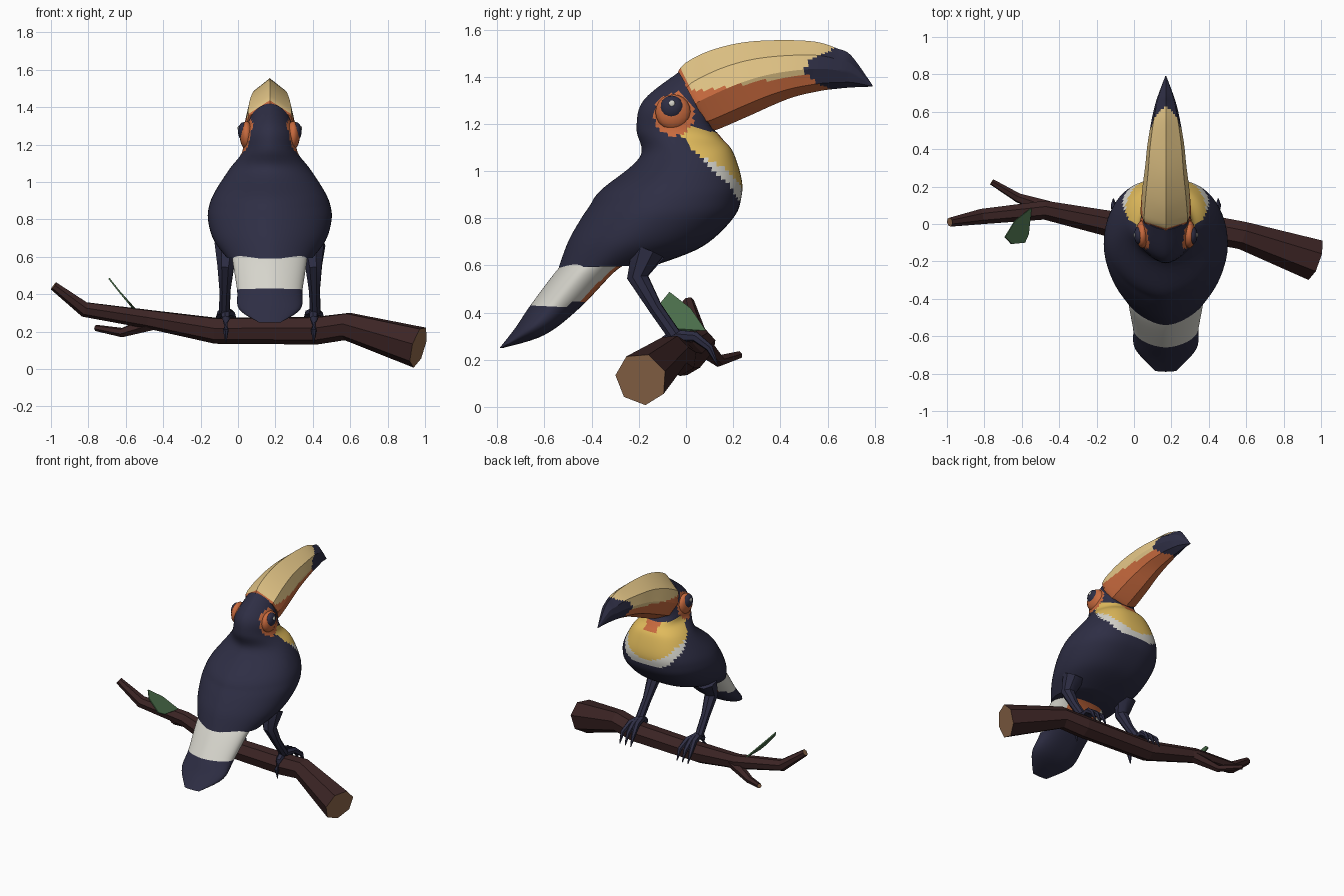
import bpy, bmesh, math
from mathutils import Vector

if "Cube" in bpy.data.objects:
    bpy.data.objects.remove(bpy.data.objects["Cube"])

CX = 0.17  # the bird's centre line


def mat(name, r, g, b):
    m = bpy.data.materials.new(name)
    m.diffuse_color = (r, g, b, 1)
    m.use_nodes = True
    m.node_tree.nodes["Principled BSDF"].inputs["Base Color"].default_value = m.diffuse_color
    return m


NAVY = mat("navy feathers", .027, .027, .058)
CREAM = mat("cream beak", .775, .565, .243)
ORANGE = mat("orange skin", .578, .144, .048)
YELLOW = mat("yellow bib", .752, .497, .107)
WHITE = mat("white feathers", .68, .67, .61)
GREEN = mat("leaf green", .07, .156, .07)
BARK = mat("dark bark", .045, .018, .018)
WOOD = mat("cut wood", .283, .144, .072)


def finish(name, bm, mats, rule=None, angle=None):
    bmesh.ops.recalc_face_normals(bm, faces=bm.faces)
    if rule:
        for f in bm.faces:
            f.material_index = mats.index(rule(f.calc_center_median(), f.normal))
    me = bpy.data.meshes.new(name)
    bm.to_mesh(me)
    bm.free()
    for m in mats:
        me.materials.append(m)
    if angle:
        me.shade_smooth()
        me.set_sharp_from_angle(angle=math.radians(angle))
    ob = bpy.data.objects.new(name, me)
    bpy.context.collection.objects.link(ob)
    return ob


def skin(bm, rings):
    """Bridge rings of points and cap both ends; returns the caps."""
    vs = [[bm.verts.new(p) for p in r] for r in rings]
    n = len(vs[0])
    for a, b in zip(vs, vs[1:]):
        for i in range(n):
            j = (i + 1) % n
            bm.faces.new((a[i], a[j], b[j], b[i]))
    return [bm.faces.new(vs[0]), bm.faces.new(vs[-1])]


def catmull(p0, p1, p2, p3, t):
    return [b + .5 * t * (c - a + t * (2*a - 5*b + 4*c - d + t * (3*(b - c) + d - a)))
            for a, b, c, d in zip(p0, p1, p2, p3)]


def loft(name, secs, shape, mats, rule, steps=6, angle=40):
    """Sections are back point (y, z), front point (y, z), half width."""
    last = len(secs) - 1
    fine = []
    for i in range(last):
        q = [secs[max(0, min(last, i + k))] for k in (-1, 0, 1, 2)]
        fine += [catmull(*q, s / steps) for s in range(steps)]
    fine.append(secs[-1])
    rings = []
    for by, bz, fy, fz, w in fine:
        rings.append([(CX + s * w, (by + fy)/2 + c * (by - fy)/2,
                       (bz + fz)/2 + c * (bz - fz)/2) for c, s in shape])
    bm = bmesh.new()
    skin(bm, rings)
    return finish(name, bm, mats, rule, angle)


def tube(name, path, n, mats, angle=None, cut=False):
    """Path points are x, y, z, radius."""
    pts = [Vector(p[:3]) for p in path]
    rings = []
    for i, p in enumerate(pts):
        t = (pts[min(i + 1, len(pts) - 1)] - pts[max(i - 1, 0)]).normalized()
        ref = Vector((0, 0, 1)) if abs(t.z) < .8 else Vector((0, 1, 0))
        u = t.cross(ref).normalized()
        v = u.cross(t)
        rings.append([p + path[i][3] * (u * math.cos(a) + v * math.sin(a))
                      for a in (math.tau * k / n + .3 for k in range(n))])
    bm = bmesh.new()
    caps = skin(bm, rings)
    if cut:  # sawn ends with a thin bark rim
        for f, r in zip(caps, (path[0][3], path[-1][3])):
            bmesh.ops.inset_individual(bm, faces=[f], thickness=r * .12)
            f.material_index = 1
    return finish(name, bm, mats, None, angle)


def ball(name, loc, size, m):
    bm = bmesh.new()
    bmesh.ops.create_uvsphere(bm, u_segments=16, v_segments=10, radius=1)
    for v in bm.verts:
        v.co = Vector(loc) + Vector(size) * v.co
    return finish(name, bm, [m], None, 60)


# Cross-sections: blunt front and narrow back for the body, ridged polygon for the beak
body_shape = []
for k in range(64):
    a = math.tau * k / 64
    c, s = math.cos(a), math.sin(a)
    body_shape.append((c, math.copysign(abs(s) ** (1.2 if c > 0 else .75), s)))
half = [(1, 0), (.45, .86), (-.1, 1), (-.7, .72), (-1, 0)]
poly = half + [(c, -s) for c, s in half[-2:0:-1]]
beak_shape = []
for (c0, s0), (c1, s1) in zip(poly, poly[1:] + poly[:1]):
    beak_shape += [(c0 + (c1 - c0) * t / 6, s0 + (s1 - s0) * t / 6) for t in range(6)]


# Head and body, with bib and face patches
def body_rule(p, n):
    x, y, z = abs(p.x - CX), p.y, p.z
    if x > .07 and ((y + .05) / .085) ** 2 + ((z - 1.24) / .09) ** 2 < 1:
        return ORANGE
    if y > -.04 + (1.17 - z) * .9 and z < 1.2 - max(0, y) * .3:
        if x < .05 and z > 1.10 and y > .08:
            return ORANGE
        if (x / .215) ** 2 + (min(0, z - 1.08) / .165) ** 2 < 1:
            return YELLOW
        if (x / .25) ** 2 + (min(0, z - 1.08) / .235) ** 2 < 1:
            return WHITE
    return NAVY


loft("body", [(-.03, 1.42, .11, 1.18, .115), (-.18, 1.30, .13, 1.165, .14),
              (-.21, 1.18, .16, 1.13, .15), (-.195, 1.06, .20, 1.08, .215),
              (-.36, .92, .235, .97, .295), (-.41, .85, .235, .89, .325),
              (-.45, .79, .20, .80, .33), (-.50, .70, .07, .68, .30),
              (-.54, .59, -.13, .60, .23)],
     body_shape, [NAVY, ORANGE, YELLOW, WHITE], body_rule)


# Tail
def tail_rule(p, n):
    if p.z < .435:
        return NAVY
    return ORANGE if n.z < -.35 and abs(p.x - CX) < .13 else WHITE


loft("tail", [(-.44, .68, -.22, .62, .2), (-.53, .60, -.30, .575, .2),
              (-.66, .43, -.45, .42, .175), (-.72, .34, -.60, .305, .165),
              (-.79, .25, -.775, .25, .06)],
     body_shape, [NAVY, ORANGE, WHITE], tail_rule)


# Beak
def beak_rule(p, n):
    if p.y > .505 + 16 * (p.z - 1.43) ** 2:
        return NAVY
    rim = p.y < .01 - (p.z - 1.37) * .5
    return ORANGE if rim or p.z < 1.345 + .15 * max(0, p.y - .08) else CREAM


loft("beak", [(-.035, 1.42, .10, 1.175, .13), (0, 1.46, .13, 1.175, .135),
              (.10, 1.51, .27, 1.235, .125), (.24, 1.545, .37, 1.28, .11),
              (.40, 1.555, .46, 1.315, .097), (.55, 1.548, .57, 1.34, .075),
              (.64, 1.52, .65, 1.35, .055), (.70, 1.49, .71, 1.355, .035),
              (.79, 1.365, .79, 1.358, .003)],
     beak_shape, [NAVY, ORANGE, CREAM], beak_rule, angle=25)

# Eyes, legs and feet on both sides
for side, label in ((-1, "left"), (1, "right")):
    ball(label + "_eye_ring", (CX + side * .125, -.055, 1.25), (.036, .075, .075), ORANGE)
    ball(label + "_eye", (CX + side * .14, -.06, 1.27), (.03, .05, .05), NAVY)
    ball(label + "_eye_glint", (CX + side * .167, -.06, 1.287), (.005, .013, .013), WHITE)
    x = CX + side * .235
    tube(label + "_leg", [(x - side * .01, -.16, .66, .075), (x, -.205, .55, .047),
                          (x + side * .004, -.13, .42, .031), (x + side * .008, -.05, .305, .03)],
         8, [NAVY], 40)
    for i, d in enumerate((-.045, 0, .045)):
        tube(f"{label}_front_toe_{i + 1}",
             [(x, -.07, .305, .026), (x + d * .6, .04, .297, .022),
              (x + d, .10, .25, .016), (x + d, .135, .175, .003)], 6, [NAVY], 50)
    tube(label + "_hind_toe", [(x, -.05, .305, .026), (x, -.10, .27, .022),
                               (x, -.125, .21, .016), (x, -.115, .14, .003)], 6, [NAVY], 50)

# Branch and twig
tube("branch", [(.965, -.19, .118, .115), (.58, -.06, .23, .077), (.42, -.03, .208, .077),
                (-.12, 0, .207, .072), (-.48, .075, .268, .052), (-.82, .04, .32, .042),
                (-.985, .01, .445, .025)], 7, [BARK, WOOD], cut=True)
tube("twig", [(-.42, .07, .26, .045), (-.62, .14, .195, .026), (-.76, .225, .22, .017)],
     6, [BARK, WOOD], cut=True)

# Leaf
bm = bmesh.new()
outline = [(-.55, .085, .32), (-.565, -.055, .33), (-.585, -.10, .355),
           (-.655, -.107, .44), (-.69, -.07, .485), (-.635, .02, .415)]
skin(bm, [[(x + o, y, z + o) for x, y, z in outline] for o in (-.003, .003)])
finish("leaf", bm, [GREEN])
